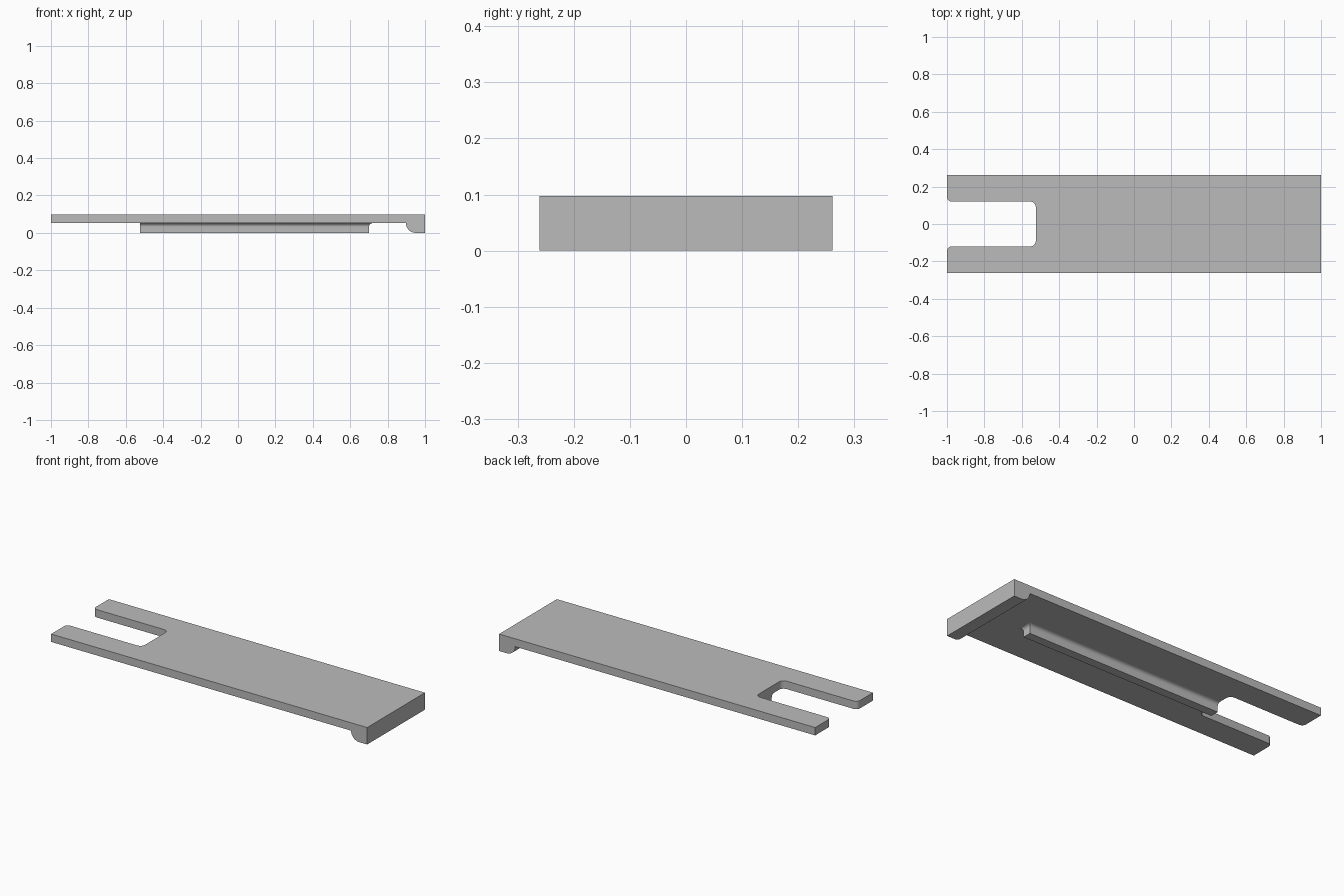
import bpy, bmesh, math

if "Cube" in bpy.data.objects:
    bpy.data.objects.remove(bpy.data.objects["Cube"])

HALF_W, Z_MID, Z_TOP = 0.261, 0.052, 0.097
SLOT_X, SLOT_Y = -0.525, 0.12

grey = bpy.data.materials.new("plain grey")
grey.diffuse_color = (0.5, 0.5, 0.5, 1)
grey.use_nodes = True
grey.node_tree.nodes["Principled BSDF"].inputs["Base Color"].default_value = grey.diffuse_color


def arc(cx, cy, r, a0, a1, n=8):
    """Points on a circular arc, angles in degrees."""
    return [(cx + r * math.cos(math.radians(a0 + (a1 - a0) * i / n)),
             cy + r * math.sin(math.radians(a0 + (a1 - a0) * i / n))) for i in range(n + 1)]


def prism(name, outline, axis, lo, hi):
    """Extrude a 2D outline along y (outline in x, z) or z (outline in x, y)."""
    bm = bmesh.new()
    place = (lambda p, t: (p[0], t, p[1])) if axis == "y" else (lambda p, t: (p[0], p[1], t))
    face = bm.faces.new([bm.verts.new(place(p, lo)) for p in outline])
    ext = bmesh.ops.extrude_face_region(bm, geom=[face])
    step = (0, hi - lo, 0) if axis == "y" else (0, 0, hi - lo)
    bmesh.ops.translate(bm, vec=step,
                        verts=[g for g in ext["geom"] if isinstance(g, bmesh.types.BMVert)])
    return finish(name, bm)


def finish(name, bm):
    bmesh.ops.recalc_face_normals(bm, faces=bm.faces)
    mesh = bpy.data.meshes.new(name)
    bm.to_mesh(mesh)
    bm.free()
    mesh.materials.append(grey)
    ob = bpy.data.objects.new(name, mesh)
    bpy.context.collection.objects.link(ob)
    return ob


def smooth(ob):
    bpy.ops.object.select_all(action="DESELECT")
    ob.select_set(True)
    bpy.context.view_layer.objects.active = ob
    bpy.ops.object.shade_smooth_by_angle(angle=math.radians(30))


# Plate with a rounded lip hanging under its right end
profile = [(-1, Z_TOP), (-1, Z_MID)] + arc(0.95, Z_MID, Z_MID, 180, 270) + [(1, 0), (1, Z_TOP)]
plate = prism("plate", profile, "y", -HALF_W, HALF_W)

# Slot cutter: rounded inner corners and a flared mouth
r, m = 0.03, 0.025
upper = (arc(SLOT_X - r, SLOT_Y - r, r, 0, 90)
         + arc(-1 + m, SLOT_Y + m, m, 270, 180) + [(-1.1, SLOT_Y + m)])
outline = upper + [(x, -y) for x, y in reversed(upper)]
cutter = prism("slot_cutter", outline, "z", -0.1, 0.2)
cutter.hide_render = True
cutter.hide_viewport = True
cut = plate.modifiers.new("slot", "BOOLEAN")
cut.operation = "DIFFERENCE"
cut.solver = "EXACT"
cut.object = cutter

# Bake the cut so that the rounded corners can be smoothed
deps = bpy.context.evaluated_depsgraph_get()
baked = bpy.data.meshes.new_from_object(plate.evaluated_get(deps))
plate.modifiers.clear()
plate.data = baked
bpy.data.objects.remove(cutter)
smooth(plate)

# Centre rib under the plate, flaring into it with a concave fillet
F, RIB_Y, RIB_X = 0.02, 0.025, 0.70
levels = [(0.0, 0.0)] + [(F + F * math.cos(a), Z_MID - F + F * math.sin(a))
                         for a in (math.radians(180 - 90 * i / 8) for i in range(9))]
bm = bmesh.new()
rings = []
for off, z in levels:
    w, e = RIB_Y + off, RIB_X + off
    rings.append([bm.verts.new((x, y, z)) for x, y in
                  ((SLOT_X, -w), (e, -w), (e, w), (SLOT_X, w))])
bm.faces.new(rings[0])
for a, b in zip(rings, rings[1:]):
    for i in range(4):
        j = (i + 1) % 4
        bm.faces.new((a[i], a[j], b[j], b[i]))
bm.faces.new(rings[-1])
smooth(finish("centre_rib", bm))
